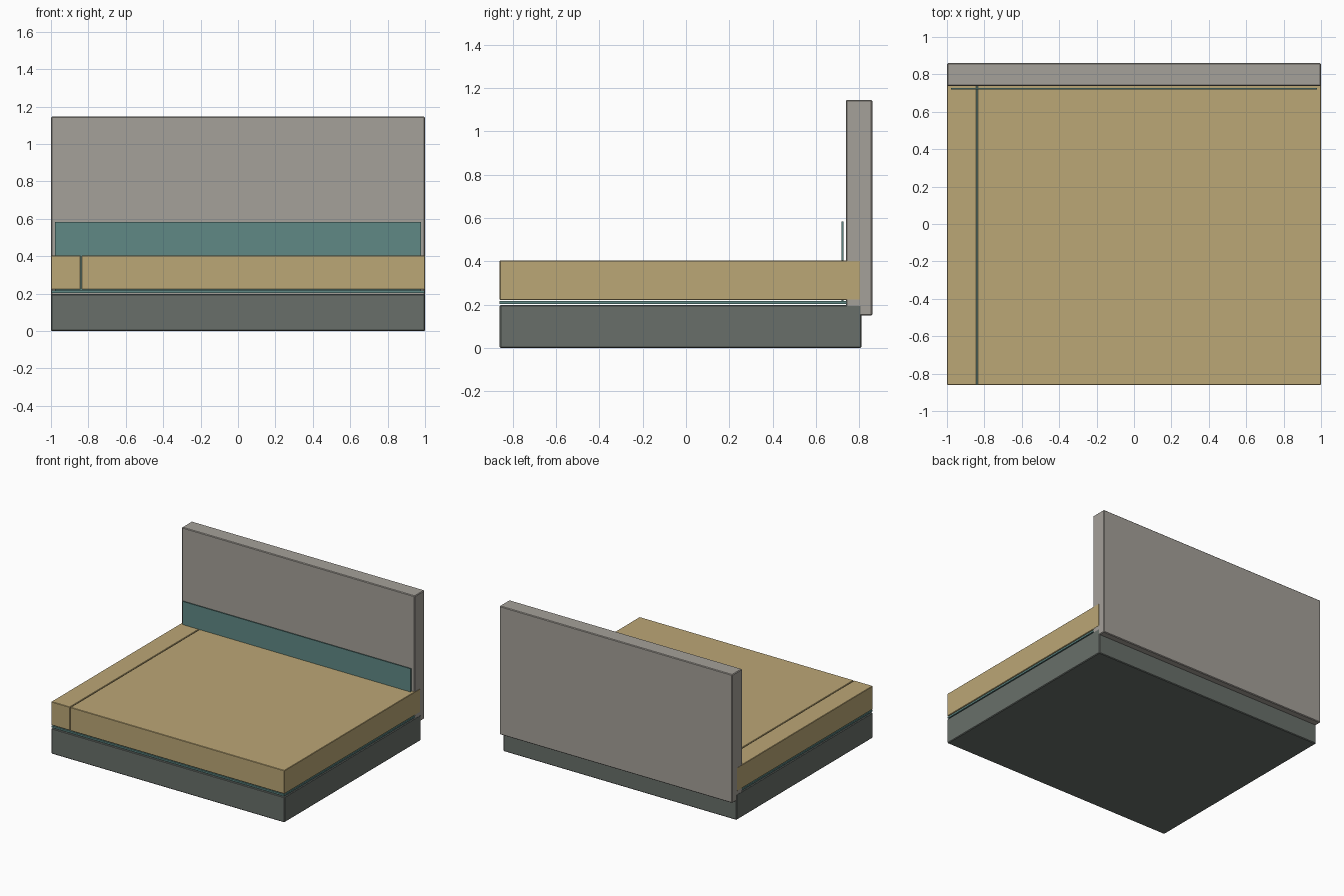
import bpy
import bmesh

if "Cube" in bpy.data.objects:
    bpy.data.objects.remove(bpy.data.objects["Cube"])


def material(name, rgb):
    m = bpy.data.materials.new(name)
    m.diffuse_color = (*rgb, 1.0)
    m.use_nodes = True
    m.node_tree.nodes["Principled BSDF"].inputs["Base Color"].default_value = m.diffuse_color
    return m


concrete = material("dark concrete", (0.14, 0.159, 0.144))
screed = material("tan screed", (0.50, 0.385, 0.18))
plaster = material("warm grey wall", (0.376, 0.354, 0.32))
membrane = material("teal membrane", (0.115, 0.25, 0.235))


def box(name, x, y, z, mat, bevel=0.0):
    """Box spanning the given (min, max) ranges, with an optional edge bevel."""
    bm = bmesh.new()
    bmesh.ops.create_cube(bm, size=1.0)
    for v in bm.verts:
        v.co = [r[0] + (c + 0.5) * (r[1] - r[0]) for c, r in zip(v.co, (x, y, z))]
    mesh = bpy.data.meshes.new(name)
    bm.to_mesh(mesh)
    bm.free()
    mesh.materials.append(mat)
    obj = bpy.data.objects.new(name, mesh)
    bpy.context.collection.objects.link(obj)
    if bevel:
        mod = obj.modifiers.new("soft edges", "BEVEL")
        mod.width = bevel
        mod.segments = 1
    return obj


FRONT, BACK = -0.86, 0.81

# Structural slab at the bottom
box("base_slab", (-1, 1), (FRONT, BACK), (0, 0.198), concrete, 0.005)

# Thin separating sheet between slab and screed
box("separating_sheet", (-0.998, 0.998), (FRONT, BACK), (0.204, 0.217), membrane)

# Floating screed, split by a narrow joint
box("screed_edge_strip", (-1, -0.841), (FRONT, 0.806), (0.222, 0.404), screed, 0.003)
box("screed_field", (-0.836, 1), (FRONT, 0.806), (0.222, 0.404), screed, 0.003)

# Upright wall behind the floor
box("wall", (-0.999, 0.999), (0.738, 0.86), (0.15, 1.146), plaster, 0.005)

# Edge insulation strip rising in front of the wall
box("edge_strip", (-0.978, 0.978), (0.719, 0.727), (0.21, 0.584), membrane)
